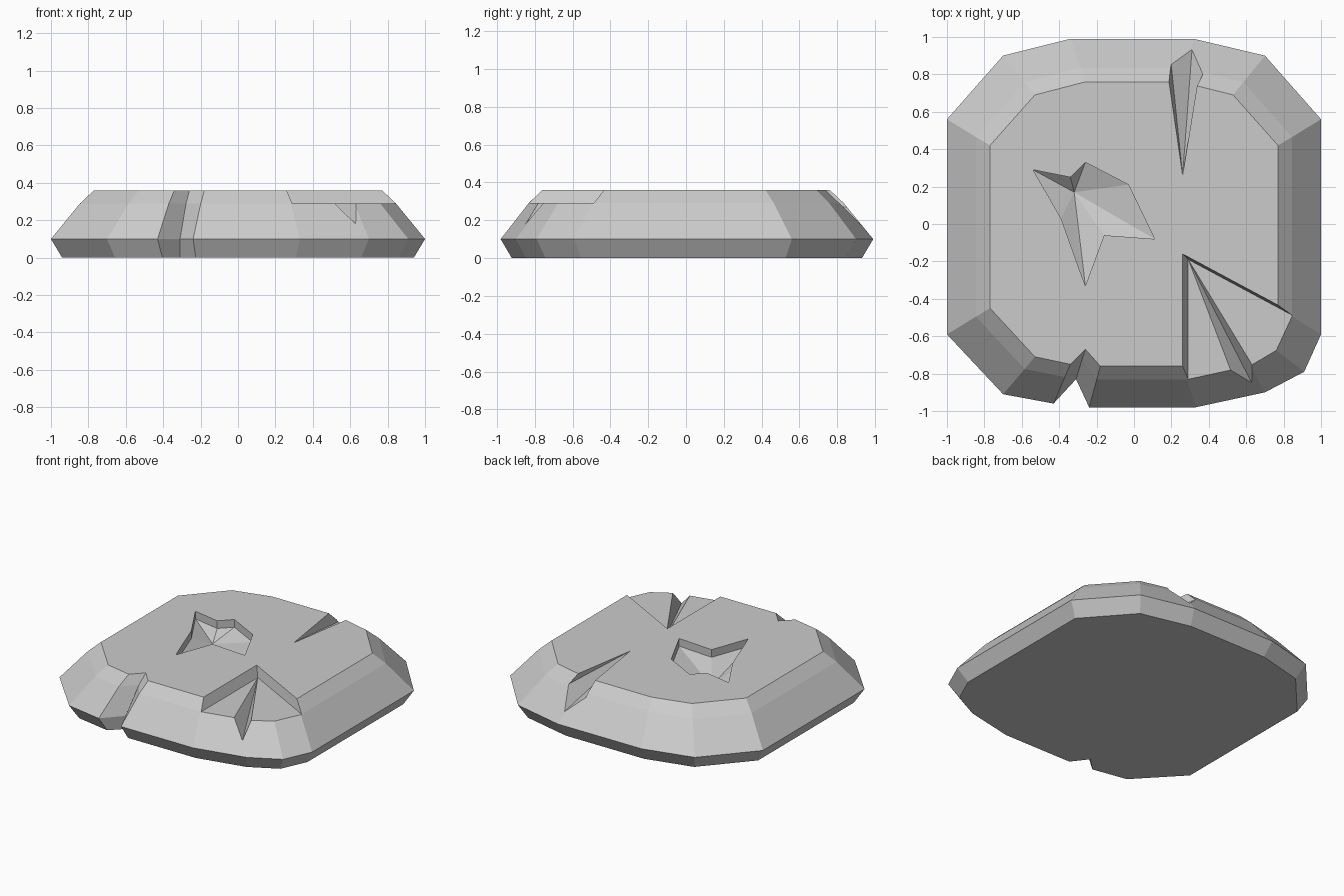
import bpy, bmesh
from mathutils import Vector

if "Cube" in bpy.data.objects:
    bpy.data.objects.remove(bpy.data.objects["Cube"])


def make_object(name, bm):
    bmesh.ops.recalc_face_normals(bm, faces=bm.faces)
    mesh = bpy.data.meshes.new(name)
    bm.to_mesh(mesh)
    bm.free()
    ob = bpy.data.objects.new(name, mesh)
    bpy.context.collection.objects.link(ob)
    return ob


def loft(name, rings, tip=None):
    """Skin equal-length rings; close the far end flat or to a tip."""
    bm = bmesh.new()
    rows = [[bm.verts.new(p) for p in r] for r in rings]
    n = len(rows[0])
    for a, b in zip(rows, rows[1:]):
        for i in range(n):
            j = (i + 1) % n
            bm.faces.new((a[i], a[j], b[j], b[i]))
    bm.faces.new(rows[0])
    if tip:
        t = bm.verts.new(tip)
        for i in range(n):
            bm.faces.new((rows[-1][i], rows[-1][(i + 1) % n], t))
    else:
        bm.faces.new(rows[-1])
    return make_object(name, bm)


def hull(name, pts):
    bm = bmesh.new()
    for p in pts:
        bm.verts.new(p)
    bmesh.ops.convex_hull(bm, input=bm.verts)
    return make_object(name, bm)


def crack(name, apex, section, reach=1.25):
    """Pyramid cutter spreading from the apex through the section points."""
    a = Vector(apex)
    return hull(name, [a] + [a + (Vector(p) - a) * reach for p in section])


# Slab: outline at the widest level and at the top, with the front notch
wide = [(-1, .56), (-.7, .9), (-.34, .99), (.32, .99), (.7, .9), (1, .56),
        (1, -.59), (.91, -.79), (.7, -.9), (.33, -.98), (-.24, -.98),
        (-.31, -.83), (-.43, -.96), (-.7, -.91), (-1, -.59)]
top = [(-.77, .42), (-.53, .69), (-.26, .76), (.25, .76), (.53, .69), (.77, .42),
       (.77, -.45), (.69, -.62), (.58, -.69), (.26, -.76), (-.18, -.76),
       (-.26, -.67), (-.34, -.75), (-.53, -.71), (-.77, -.45)]
NOTCH = 11
base = [(x * .94, y * .94) if i != NOTCH else (x, y + .02)
        for i, (x, y) in enumerate(wide)]
mid = [((t[0] * .73 + w[0] * .27) * 1.015, (t[1] * .73 + w[1] * .27) * 1.015)
       for t, w in zip(top, wide)]
slab = loft("stone_slab", [[(x, y, z) for x, y in ring] for ring, z in
                           ((base, 0), (wide, .1), (mid, .29), (top, .36))])

# Star-shaped pit: short upright walls, floor sinking to one point
star = [(-.54, .29), (-.34, .25), (-.26, .33), (-.03, .21), (.11, -.08),
        (-.16, -.06), (-.26, -.33), (-.29, -.25), (-.39, .03)]
pit = loft("pit_cutter", [[(x, y, z) for x, y in star] for z in (.45, .305)],
           tip=(-.32, .17, .23))

# Crack running over the back edge
back = crack("back_crack_cutter", (.26, .26, .36),
             [(.18, .77, .38), (.2, .84, .27), (.31, .93, .17),
              (.37, .81, .30), (.33, .74, .38)])

# Crack below the broken corner; its sides continue upwards past the floor
L, R, B = Vector((.52, -.79, .29)), Vector((.63, -.75, .29)), Vector((.63, -.85, .18))
corner = crack("corner_crack_cutter", (.29, -.19, .29),
               [L + (L - B) * .2, R + (R - B) * .2, B], 1.3)

# Sunken wedge broken out of the front right corner
wedge = hull("wedge_cutter", [(.29, -.19, .29), (.29, -1.2, .29), (1.4, -.785, .29),
                              (1.4, -1.2, .29), (.23, -.13, .43), (.23, -1.2, .43),
                              (1.4, -.79, .43), (1.4, -1.2, .43)])

for cutter in (pit, back, corner, wedge):
    cutter.hide_render = True
    cutter.hide_viewport = True
    cutter.display_type = 'WIRE'
    mod = slab.modifiers.new(cutter.name, 'BOOLEAN')
    mod.operation = 'DIFFERENCE'
    mod.solver = 'EXACT'
    mod.object = cutter
